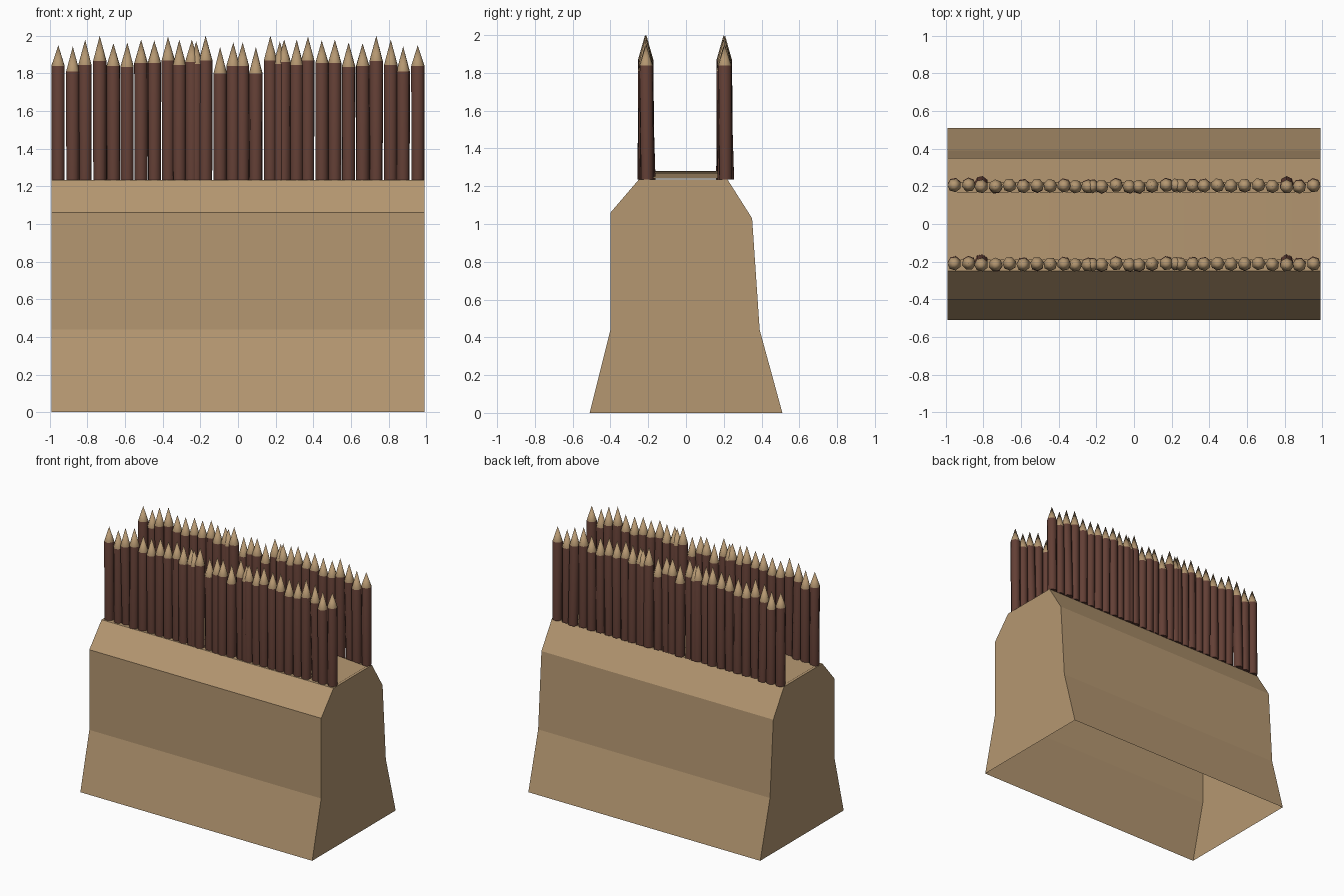
import bpy, bmesh, math, random

if "Cube" in bpy.data.objects:
    bpy.data.objects.remove(bpy.data.objects["Cube"])
random.seed(4)


def material(name, col):
    m = bpy.data.materials.new(name)
    m.diffuse_color = (*col, 1)
    m.use_nodes = True
    m.node_tree.nodes["Principled BSDF"].inputs["Base Color"].default_value = m.diffuse_color
    return m


earth = material("packed_earth", (0.46, 0.31, 0.165))
bark = material("dark_bark", (0.125, 0.05, 0.036))


def finish(name, bm, mats, smooth=None):
    me = bpy.data.meshes.new(name)
    bm.normal_update()
    bm.to_mesh(me)
    bm.free()
    ob = bpy.data.objects.new(name, me)
    bpy.context.collection.objects.link(ob)
    for m in mats:
        me.materials.append(m)
    if smooth:
        bpy.ops.object.select_all(action='DESELECT')
        ob.select_set(True)
        bpy.context.view_layer.objects.active = ob
        bpy.ops.object.shade_smooth_by_angle(angle=math.radians(smooth))
    return ob


# earth bank: extruded profile, open underneath
HALF = 0.992
profile = [(-0.51, 0), (-0.40, 0.44), (-0.40, 1.06), (-0.25, 1.235),
           (0.22, 1.235), (0.35, 1.03), (0.39, 0.44), (0.51, 0)]
bm = bmesh.new()
left = [bm.verts.new((-HALF, y, z)) for y, z in profile]
right = [bm.verts.new((HALF, y, z)) for y, z in profile]
for i in range(len(profile) - 1):
    bm.faces.new((left[i], right[i], right[i + 1], left[i + 1]))
bm.faces.new(left)
bm.faces.new(right[::-1])
finish("earth_bank", bm, [earth])

# walkway: thin sheet arching gently along the top
bm = bmesh.new()
N = 12
rows = []
for i in range(N + 1):
    t = -1 + 2 * i / N
    z = 1.24 + 0.04 * (1 - t * t)
    rows.append([bm.verts.new((0.98 * t, y, z)) for y in (-0.19, 0.17)])
for a, b in zip(rows, rows[1:]):
    bm.faces.new((a[0], b[0], b[1], a[1]))
finish("walkway", bm, [earth], 30)

# stakes: (distance from centre, shoulder height, tip height), mirrored in x
stakes = [(0.025, 1.84, 1.965), (0.095, 1.80, 1.94), (0.172, 1.87, 2.0),
          (0.222, 1.85, 1.97), (0.245, 1.86, 1.98), (0.312, 1.845, 1.98),
          (0.372, 1.87, 1.995), (0.445, 1.855, 1.975), (0.515, 1.855, 1.98),
          (0.588, 1.835, 1.965), (0.662, 1.84, 1.96), (0.735, 1.865, 2.0),
          (0.812, 1.845, 1.98), (0.878, 1.81, 1.943), (0.955, 1.84, 1.95)]
SIDES, R = 7, 0.037


def add_stake(bm, x, y, shoulder, tip, turn, lean):
    def ring(z, r, dy):
        return [bm.verts.new((x + r * math.cos(turn + k * math.tau / SIDES),
                              y + dy + r * math.sin(turn + k * math.tau / SIDES), z))
                for k in range(SIDES)]
    low, top = ring(1.235, R * 0.97, lean), ring(shoulder, R, 0)
    point = bm.verts.new((x, y, tip))
    bm.faces.new(low[::-1])
    for k in range(SIDES):
        j = (k + 1) % SIDES
        bm.faces.new((low[k], low[j], top[j], top[k]))
        bm.faces.new((top[k], top[j], point)).material_index = 1


shape = []
for d, shoulder, tip in stakes:
    for s in (-1, 1):
        lean = 0.02 if d == 0.812 else random.uniform(-0.005, 0.005)
        shape.append((s * d, random.uniform(-0.005, 0.005), shoulder, tip,
                      random.uniform(0, 1), lean))

for name, y0 in (("front_palisade", -0.213), ("back_palisade", 0.203)):
    bm = bmesh.new()
    for x, dy, shoulder, tip, turn, lean in shape:
        add_stake(bm, x, y0 + dy, shoulder, tip, turn, lean)
    finish(name, bm, [bark, earth], 55)
